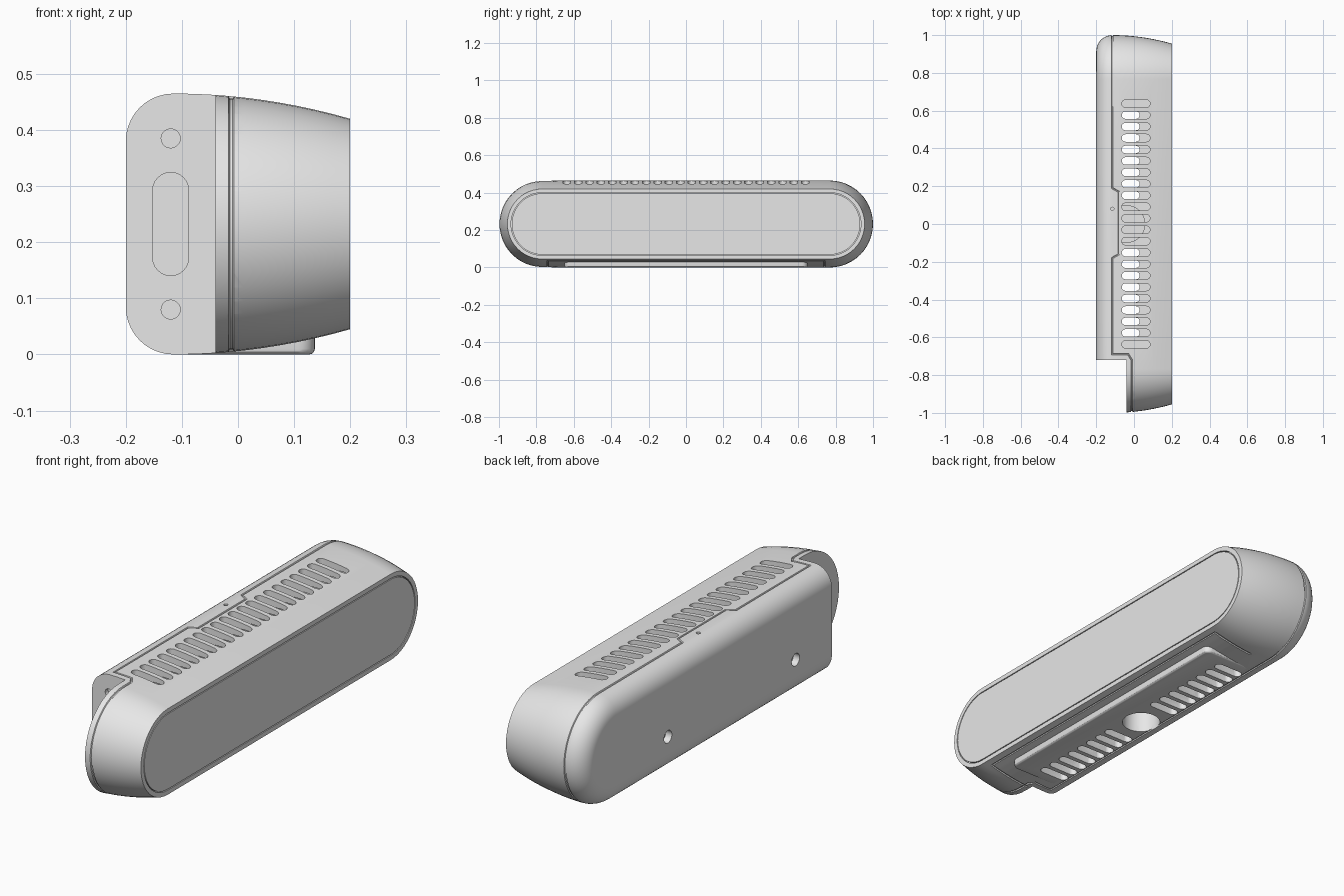
import bpy, bmesh, math
from mathutils import Vector

if "Cube" in bpy.data.objects:
    bpy.data.objects.remove(bpy.data.objects["Cube"], do_unlink=True)

R = 0.2325            # half height of the housing
HALF = 1 - R          # half length of its straight run
SEAM = 0.005          # seam groove radius

grey = bpy.data.materials.new("light grey")
grey.diffuse_color = (0.8, 0.8, 0.8, 1)
grey.use_nodes = True
grey.node_tree.nodes["Principled BSDF"].inputs["Base Color"].default_value = (0.8, 0.8, 0.8, 1)


def capsule(half, r, n=24):
    """Outline of two half circles joined by straight sides, long along u."""
    pts = []
    for side in (1, -1):
        for i in range(n + 1):
            a = math.pi * (i / n - 0.5)
            pts.append((side * (half + r * math.cos(a)), side * r * math.sin(a)))
    return pts


def circle(r, n=32):
    return [(r * math.cos(math.tau * i / n), r * math.sin(math.tau * i / n)) for i in range(n)]


def loft(bm, rings):
    """Skin a stack of rings and close both ends."""
    rows = [[bm.verts.new(p) for p in ring] for ring in rings]
    for a, b in zip(rows, rows[1:]):
        for i in range(len(a)):
            j = (i + 1) % len(a)
            bm.faces.new((a[i], a[j], b[j], b[i]))
    bm.faces.new(rows[0][::-1])
    bm.faces.new(rows[-1])


def along_x(pts, x, y=0, z=R):
    return [Vector((x, y + u, z + v)) for u, v in pts]


def along_y(pts, y, x, z):
    return [Vector((x + v, y, z + u)) for u, v in pts]


def along_z(pts, z, x, y):
    return [Vector((x + u, y + v, z)) for u, v in pts]


def finish(name, bm):
    bmesh.ops.recalc_face_normals(bm, faces=bm.faces)
    mesh = bpy.data.meshes.new(name)
    bm.to_mesh(mesh)
    bm.free()
    mesh.materials.append(grey)
    ob = bpy.data.objects.new(name, mesh)
    bpy.context.collection.objects.link(ob)
    return ob


def box(bm, lo, hi):
    x0, y0, z0 = lo
    x1, y1, z1 = hi
    loft(bm, [[Vector(p) for p in ((x0, y0, z), (x1, y0, z), (x1, y1, z), (x0, y1, z))]
              for z in (z0, z1)])


def groove(name, points, cyclic):
    """Thin round tube along a path, used to cut a seam."""
    cu = bpy.data.curves.new(name, "CURVE")
    cu.dimensions = "3D"
    cu.bevel_depth = SEAM
    cu.bevel_resolution = 1
    cu.use_fill_caps = True
    sp = cu.splines.new("POLY")
    sp.points.add(len(points) - 1)
    for p, co in zip(sp.points, points):
        p.co = (*co, 1)
    sp.use_cyclic_u = cyclic
    tmp = bpy.data.objects.new(name, cu)
    bpy.context.collection.objects.link(tmp)
    bpy.context.view_layer.update()
    bm = bmesh.new()
    bm.from_mesh(tmp.evaluated_get(bpy.context.evaluated_depsgraph_get()).to_mesh())
    bmesh.ops.remove_doubles(bm, verts=bm.verts, dist=1e-5)
    bpy.data.objects.remove(tmp, do_unlink=True)
    return finish(name, bm)


def carve(cutter, *targets):
    """Subtract the cutter from each target, then discard it."""
    cutter.hide_render = True
    for ob in targets:
        mod = ob.modifiers.new("cut", "BOOLEAN")
        mod.operation = "DIFFERENCE"
        mod.solver = "EXACT"
        mod.object = cutter
        bpy.context.view_layer.update()
        dg = bpy.context.evaluated_depsgraph_get()
        mesh = bpy.data.meshes.new_from_object(ob.evaluated_get(dg))
        ob.modifiers.clear()
        ob.data = mesh
    bpy.data.objects.remove(cutter, do_unlink=True)


def inset(x):
    """How far the housing has tapered in towards the front panel."""
    return 0.045 * (max(0, x + 0.115) / 0.315) ** 2


# Housing: rounded back edge, gentle taper to the front panel
FILLET = 0.085
profile = []
for i in range(11):
    a = math.pi / 2 * i / 10
    profile.append((-0.115 - FILLET * math.cos(a), FILLET * (1 - math.sin(a))))
profile += [(x, inset(x)) for x in [-0.115 + 0.315 * i / 10 for i in range(1, 11)]]
bm = bmesh.new()
loft(bm, [along_x(capsule(HALF, R - d), x) for x, d in profile])
housing = finish("housing", bm)

# Hollow inside and the stepped cut-out at one end
bm = bmesh.new()
box(bm, (-0.16, -0.68, 0.035), (0.12, 0.68, 0.43))
box(bm, (-0.3, -1.1, -0.1), (-0.04, -0.72, 0.6))
carve(finish("hollow_cutter", bm), housing)

# Front panel set in a shallow recess
bm = bmesh.new()
loft(bm, [along_x(capsule(HALF, 0.168), x) for x in (0.186, 0.25)])
carve(finish("panel_cutter", bm), housing)
bm = bmesh.new()
loft(bm, [along_x(capsule(HALF, 0.164), x) for x in (0.18, 0.2)])
front_panel = finish("front_panel", bm)

# Foot pad with rounded corners and a softened lower edge
bm = bmesh.new()
box(bm, (-0.09, -0.65, 0), (0.137, 0.65, 0.034))
upright = [e for e in bm.edges if abs(e.verts[0].co.z - e.verts[1].co.z) > 0.01
           and e.verts[0].co.x > 0]
bmesh.ops.bevel(bm, geom=upright, offset=0.03, segments=6, affect="EDGES", profile=0.5)
lower = [e for e in bm.edges if all(v.co.z < 0.001 for v in e.verts)
         and max(v.co.x for v in e.verts) > -0.08]
bmesh.ops.bevel(bm, geom=lower, offset=0.01, segments=3, affect="EDGES", profile=0.5)
foot = finish("foot_pad", bm)

# Mounting socket rising inside from the foot
bm = bmesh.new()
loft(bm, [along_z(circle(0.1), z, -0.04, 0) for z in (0.005, 0.13)])
socket = finish("mount_socket", bm)
bm = bmesh.new()
loft(bm, [along_z(circle(0.08), z, -0.04, 0) for z in (-0.05, 0.11)])
carve(finish("socket_cutter", bm), housing, foot, socket)

# Vent slots: a full row on top, two groups underneath
PITCH = 0.0607
bm = bmesh.new()
for i in range(22):
    y = (i - 10.5) * PITCH
    loft(bm, [along_z(capsule(0.055, 0.02, 8), z, 0.01, y) for z in (0.4, 0.52)])
    if 0.14 < abs(y) < 0.6:
        loft(bm, [along_z(capsule(0.05, 0.02, 8), z, -0.04, y) for z in (-0.05, 0.06)])
carve(finish("slot_cutter", bm), housing, foot)

# Connector recesses in the step, screw holes in the back, pinhole on top
bm = bmesh.new()
for z in (0.08, 0.385):
    loft(bm, [along_y(circle(0.017, 20), y, -0.12, z) for y in (-0.76, -0.7)])
loft(bm, [along_y(capsule(0.06, 0.032, 12), y, -0.12, R) for y in (-0.76, -0.7)])
for y in (-0.47, 0.41):
    loft(bm, [along_x(circle(0.027), x, y, 0.16) for x in (-0.25, -0.17)])
loft(bm, [along_z(circle(0.009, 16), z, -0.115, 0.08) for z in (0.445, 0.5)])
carve(finish("hole_cutter", bm), housing)


# Seam between the back cover and the shell, running all the way round
def end_arc(x, side):
    r = R - inset(x)
    arc = [math.pi * i / 24 for i in range(25)]
    return [(x, side * (HALF + r * math.sin(a)), R + side * r * math.cos(a)) for a in arc]


top, back = 2 * R, -0.115
path = [(-0.012, -0.72, top - 0.005), (-0.03, -0.69, top - 0.003), (back, -0.69, top)]
path += [(back, -0.18, top), (-0.08, -0.16, top), (-0.08, 0.17, top), (back, 0.19, top)]
path += end_arc(back, 1)
path += [(back, -0.69, 0), (-0.03, -0.69, 0.003), (-0.012, -0.72, 0.005)]
path += end_arc(-0.012, -1)
carve(groove("seam_cutter", path, True), housing)

# Outline of the service plate around the foot
xs = [-0.03 + 0.2 * i / 8 for i in range(9)]
plate = [(x, -0.74, inset(x)) for x in xs] + [(x, 0.74, inset(x)) for x in reversed(xs)]
carve(groove("plate_cutter", plate, False), housing)

# Smooth shading with crisp edges
bpy.ops.object.select_all(action="DESELECT")
for ob in (housing, front_panel, foot, socket):
    ob.select_set(True)
bpy.context.view_layer.objects.active = housing
bpy.ops.object.shade_smooth_by_angle(angle=math.radians(30))
